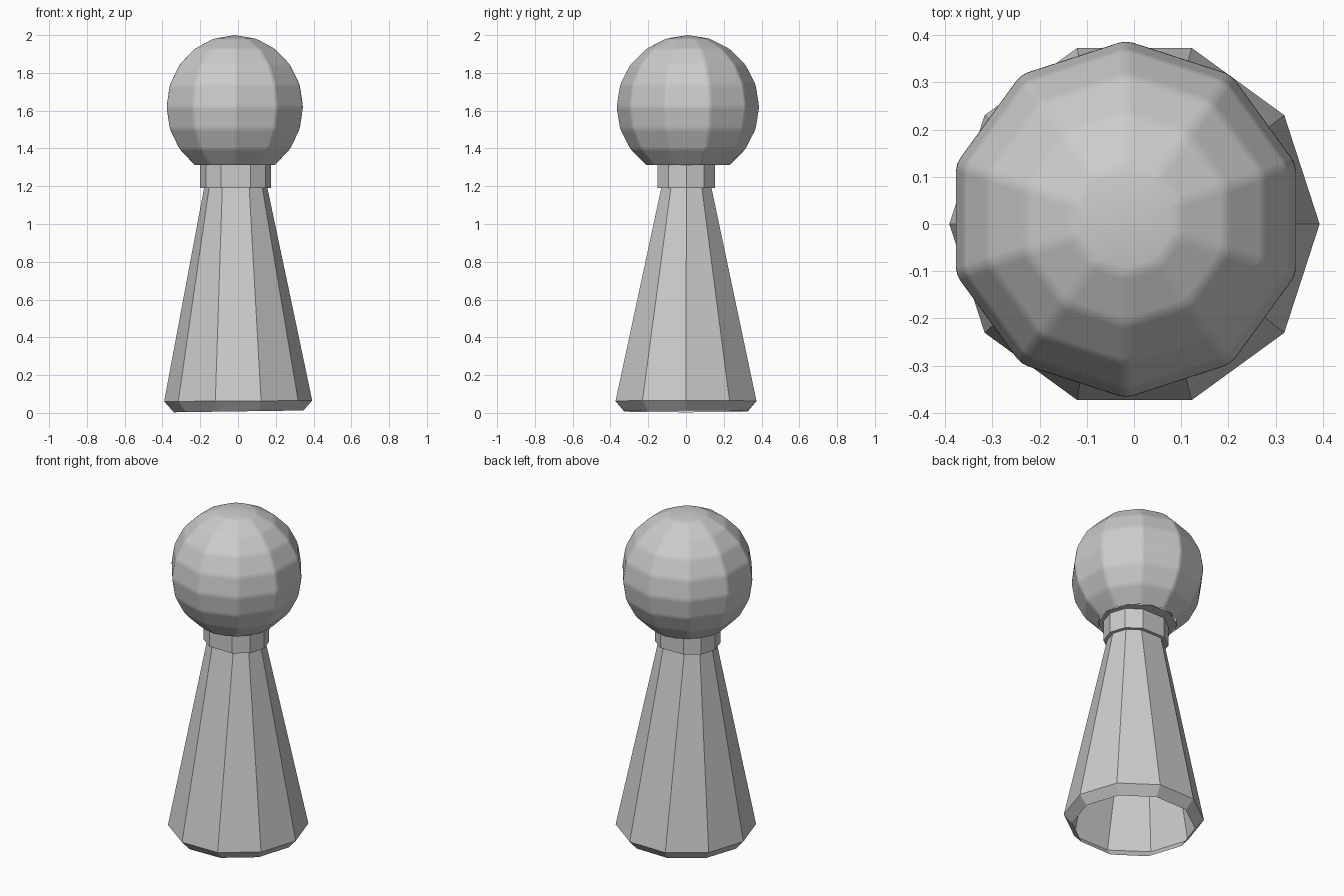
import bpy, bmesh, math

if "Cube" in bpy.data.objects:
    bpy.data.objects.remove(bpy.data.objects["Cube"])

SIDES = 10


def loft(name, rings):
    """Skin ten-sided rings: (radius, z, centre_x, centre_y, x_stretch, tilt)."""
    bm = bmesh.new()
    loops = []
    for r, z, cx, cy, stretch, tilt in rings:
        loop = []
        for i in range(SIDES):
            a = 2 * math.pi * i / SIDES
            x, y = r * math.cos(a), r * math.sin(a)
            x += math.copysign(stretch, x)
            loop.append(bm.verts.new((cx + x, cy + y, z + tilt * x)))
        loops.append(loop)
    for low, high in zip(loops, loops[1:]):
        for i in range(SIDES):
            j = (i + 1) % SIDES
            bm.faces.new((low[i], low[j], high[j], high[i]))
    mesh = bpy.data.meshes.new(name)
    bm.to_mesh(mesh)
    bm.free()
    obj = bpy.data.objects.new(name, mesh)
    bpy.context.collection.objects.link(obj)
    return obj


# Hollow tapering body with a chamfered foot, open underneath
body_top = (0.14, 1.19, -0.012, 0.002, 0.028, 0)
loft("body", [
    (0.343, 0.008, 0.003, 0, 0, 0.014),
    (0.392, 0.063, 0.001, 0, 0, 0.006),
    body_top,
])

# Collar with thin ledges meeting the body below and the head above
loft("collar", [
    body_top,
    (0.16, 1.19, -0.012, 0.002, 0.028, 0),
    (0.16, 1.313, -0.012, 0.002, 0.028, 0),
    (0.223, 1.313, -0.017, 0.010, 0, 0),
])

# Faceted ball head, cut flat at the collar, with softened facet edges
R = 0.38
bm = bmesh.new()
bmesh.ops.create_uvsphere(bm, u_segments=SIDES, v_segments=10, radius=R)
cut = -R * math.sin(math.radians(54)) - 0.01
bmesh.ops.delete(bm, geom=[v for v in bm.verts if v.co.z < cut], context='VERTS')
mesh = bpy.data.meshes.new("head")
bm.to_mesh(mesh)
bm.free()
head = bpy.data.objects.new("head", mesh)
head.location = (-0.017, 0.010, 1.62)
bpy.context.collection.objects.link(head)
for p in mesh.polygons:
    p.use_smooth = True
bevel = head.modifiers.new("soft_edges", 'BEVEL')
bevel.width = 0.015
bevel.segments = 2
bevel.limit_method = 'ANGLE'
bevel.angle_limit = math.radians(8)
bevel.harden_normals = True
